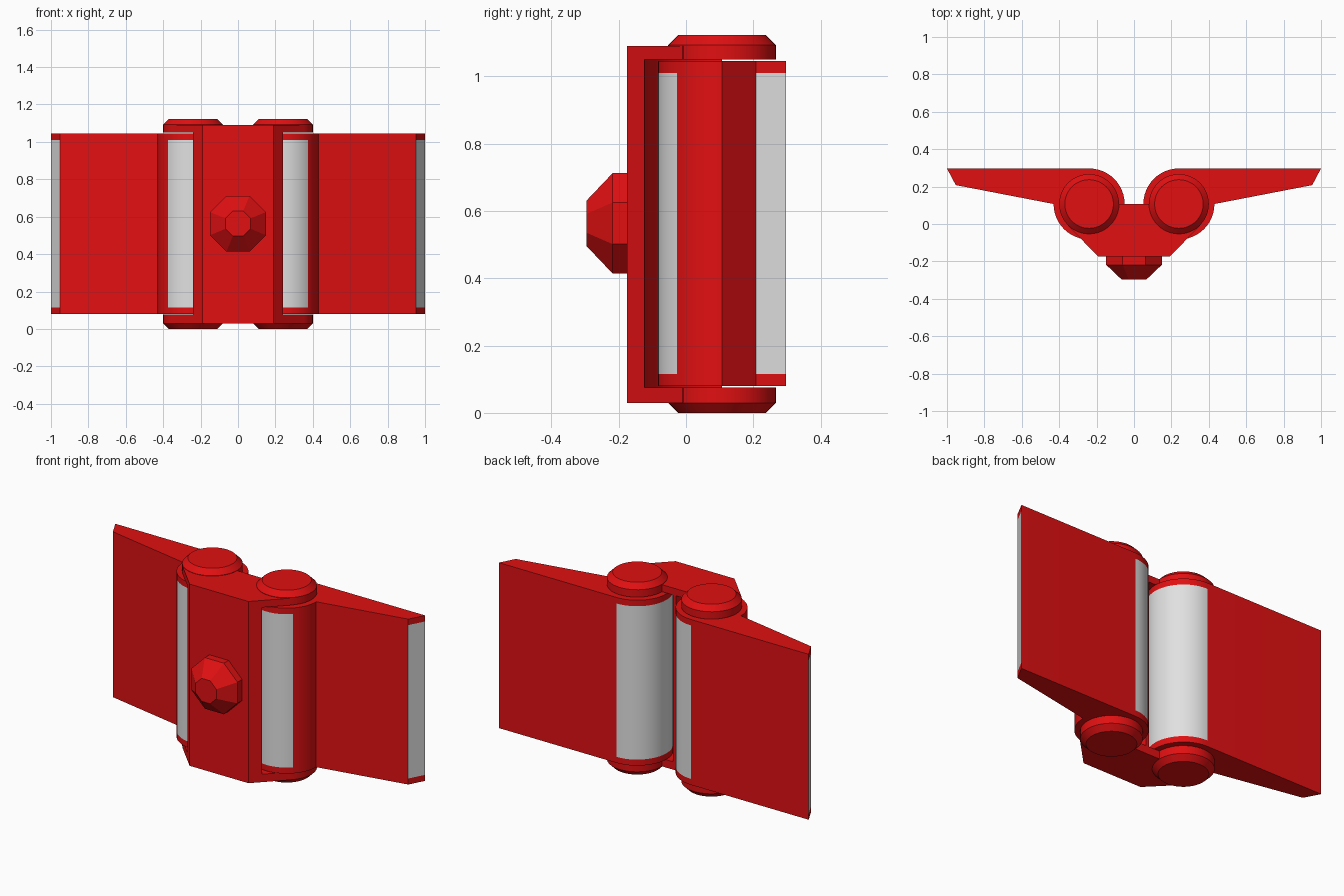
import bpy, bmesh, math

if "Cube" in bpy.data.objects:
    bpy.data.objects.remove(bpy.data.objects["Cube"])

def material(name, colour):
    m = bpy.data.materials.new(name)
    m.diffuse_color = (*colour, 1)
    m.use_nodes = True
    m.node_tree.nodes["Principled BSDF"].inputs["Base Color"].default_value = m.diffuse_color
    return m

RED = material("red", (0.75, 0.005, 0.006))
GREY = material("light grey", (0.75, 0.75, 0.75))

def loft(name, rings, smooth=True, grey=None):
    """Skin a stack of equal-length 3D rings; grey(level, segment) picks grey faces."""
    bm = bmesh.new()
    vs = [[bm.verts.new(p) for p in ring] for ring in rings]
    n = len(rings[0])
    bm.faces.new(vs[0])
    bm.faces.new(vs[-1])
    for k in range(len(rings) - 1):
        for i in range(n):
            j = (i + 1) % n
            f = bm.faces.new((vs[k][i], vs[k][j], vs[k + 1][j], vs[k + 1][i]))
            if grey and grey(k, i):
                f.material_index = 1
    bmesh.ops.recalc_face_normals(bm, faces=bm.faces)
    me = bpy.data.meshes.new(name)
    bm.to_mesh(me)
    bm.free()
    me.materials.append(RED)
    if grey:
        me.materials.append(GREY)
    ob = bpy.data.objects.new(name, me)
    bpy.context.collection.objects.link(ob)
    if smooth:
        shade(ob)
    return ob

def select(ob):
    bpy.ops.object.select_all(action='DESELECT')
    ob.select_set(True)
    bpy.context.view_layer.objects.active = ob

def shade(ob):
    select(ob)
    bpy.ops.object.shade_smooth_by_angle(angle=math.radians(30))

def prism(name, profile, levels, **kw):
    return loft(name, [[(x, y, z) for x, y in profile] for z in levels], **kw)

PX, PY = 0.24, 0.107          # hinge axis
def circle(s, r, z, n=48):
    return [(s * PX + r * math.cos(2 * math.pi * i / n),
             PY + r * math.sin(2 * math.pi * i / n), z) for i in range(n)]

# Central bracket: bevelled block, hollowed by two cylinders so end plates remain
half = [(0.19, -0.175), (0.352, -0.01), (0.30, 0.107)]
bracket = prism("bracket", half + [(-x, y) for x, y in reversed(half)],
                (0.03, 1.09), smooth=False)
for s in (-1, 1):
    cutter = loft("cutter", [circle(s, 0.23, z, 64) for z in (0.076, 1.049)], smooth=False)
    cutter.hide_render = True
    mod = bracket.modifiers.new("hollow", 'BOOLEAN')
    mod.operation = 'DIFFERENCE'
    mod.solver = 'EXACT'
    mod.object = cutter
    select(bracket)
    bpy.ops.object.modifier_apply(modifier=mod.name)
    bpy.data.objects.remove(cutter)
shade(bracket)

for s, side in ((-1, "left"), (1, "right")):
    # Wing with hinge barrel, grey panels on the barrel and the tip
    steps, r = 36, 0.19
    prof = []
    for i in range(steps + 1):
        a = math.radians(90 + 270 * i / steps)
        prof.append((s * (PX + r * math.cos(a)), PY + r * math.sin(a)))
    prof += [(s * 0.953, 0.208), (s * 1.0, PY + r)]
    prism(side + "_wing", prof, (0.08, 0.115, 1.01, 1.045),
          grey=lambda k, i: k == 1 and (i < 30 or i == steps + 1))
    # Chamfered hinge caps, top and bottom
    for end, zs in (("bottom", (0.076, 0.03, 0.0)), ("top", (1.049, 1.092, 1.122))):
        loft(f"{side}_{end}_cap",
             [circle(s, rad, z) for rad, z in zip((0.16, 0.16, 0.13), zs)])

# Faceted octagonal knob on the front
def octagon(apothem, y):
    r = apothem / math.cos(math.pi / 8)
    return [(r * math.cos(math.pi * (i + 0.5) / 4), y,
             0.563 + r * math.sin(math.pi * (i + 0.5) / 4)) for i in range(8)]

loft("knob", [octagon(0.149, -0.172), octagon(0.149, -0.218), octagon(0.067, -0.296)],
     smooth=False)
